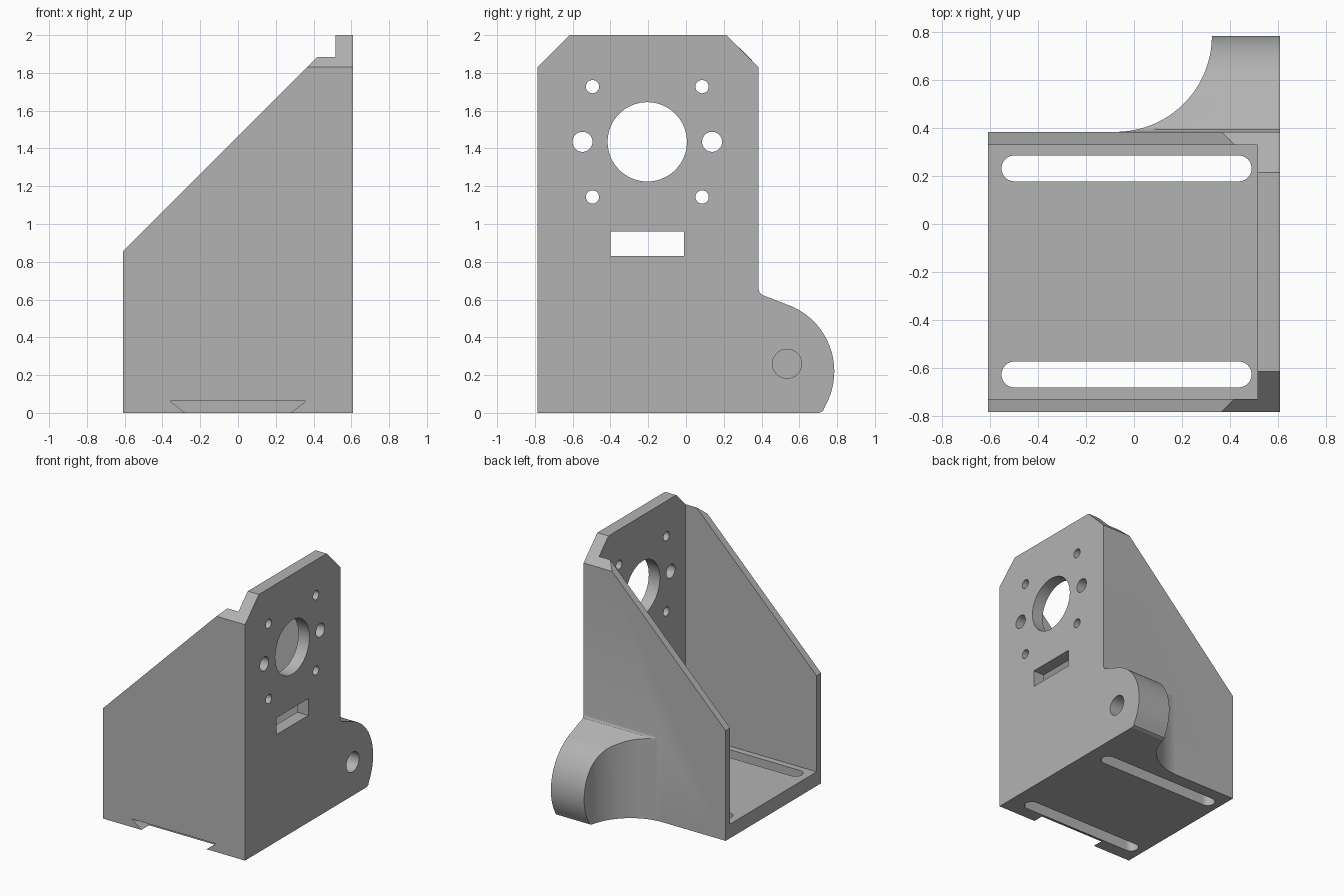
import bpy, bmesh
from math import sin, cos, radians

cube = bpy.data.objects.get("Cube")
if cube:
    bpy.data.objects.remove(cube, do_unlink=True)

grey = bpy.data.materials.new("plain grey")
grey.use_nodes = True
grey.diffuse_color = (0.45, 0.45, 0.45, 1)
grey.node_tree.nodes["Principled BSDF"].inputs["Base Color"].default_value = (0.45, 0.45, 0.45, 1)


def prism(name, points, axis, low, high):
    """Extrude a 2D outline along x, y or z; outline uses the other two axes in order."""
    def place(a, b, t):
        return {"x": (t, a, b), "y": (a, t, b), "z": (a, b, t)}[axis]
    bm = bmesh.new()
    face = bm.faces.new([bm.verts.new(place(a, b, low)) for a, b in points])
    move = place(0, 0, high - low)
    new = bmesh.ops.extrude_face_region(bm, geom=[face], use_keep_orig=True)
    bmesh.ops.translate(bm, vec=move, verts=[v for v in new["geom"] if isinstance(v, bmesh.types.BMVert)])
    bmesh.ops.recalc_face_normals(bm, faces=bm.faces)
    mesh = bpy.data.meshes.new(name)
    bm.to_mesh(mesh)
    bm.free()
    mesh.materials.append(grey)
    obj = bpy.data.objects.new(name, mesh)
    bpy.context.scene.collection.objects.link(obj)
    return obj


def arc(a, b, r, start, end, steps):
    angles = [radians(start + (end - start) * i / steps) for i in range(steps + 1)]
    return [(a + r * cos(t), b + r * sin(t)) for t in angles]


def circle(a, b, r, steps=64):
    return arc(a, b, r, 0, 360, steps)[:-1]


def box(a0, a1, b0, b1):
    return [(a0, b0), (a1, b0), (a1, b1), (a0, b1)]


def combine(target, tool, operation):
    tool.hide_render = True
    mod = target.modifiers.new(operation.lower(), "BOOLEAN")
    mod.operation, mod.object, mod.solver = operation, tool, "EXACT"
    bpy.context.view_layer.objects.active = target
    bpy.ops.object.modifier_apply(modifier=mod.name)
    bpy.data.objects.remove(tool, do_unlink=True)


# Bracket body: sloped cheeks, floor and tall mounting plate
side = [(-0.61, 0), (0.61, 0), (0.61, 2), (0.515, 2), (0.515, 1.885), (0.42, 1.885), (-0.61, 0.855)]
bracket = prism("motor_bracket", side, "y", -0.785, 0.385)
combine(bracket, prism("cavity", box(-1, 0.515, -0.73, 0.33), "z", 0.11, 3), "DIFFERENCE")

# Chamfered top corners
for edge, inward in ((-0.785, 1), (0.385, -1)):
    corner = [(edge - 0.1 * inward, 1.73), (edge + 0.27 * inward, 2.1), (edge - 0.1 * inward, 2.1)]
    combine(bracket, prism("chamfer", corner, "x", -1, 1), "DIFFERENCE")

# Rounded ear on the back, flared into the cheek by a concave sweep
outline = [(0.36, 0), (0.705, 0), (0.725, 0.01)]
outline += arc(0.41, 0.22, 0.375, -30, 66, 40)
outline += [(0.41, 0.622), (0.395, 0.63), (0.387, 0.645), (0.384, 0.66), (0.36, 0.66)]
ear = prism("ear", outline, "x", -0.06, 0.61)
combine(ear, prism("flare", circle(-0.075, 0.785, 0.4, 128), "z", -1, 1), "DIFFERENCE")
combine(bracket, ear, "UNION")

# Plate holes: bore, screw holes, side holes
mid_y, mid_z = -0.205, 1.435
holes = [(mid_y, mid_z, 0.21)]
for s in (-1, 1):
    holes.append((mid_y + s * 0.343, mid_z, 0.053))
    holes += [(mid_y + s * 0.29, mid_z + t * 0.292, 0.035) for t in (-1, 1)]
for y, z, r in holes:
    combine(bracket, prism("hole", circle(y, z, r), "x", 0.45, 0.7), "DIFFERENCE")
combine(bracket, prism("window", box(-0.4, -0.01, 0.83, 0.96), "x", 0.45, 0.7), "DIFFERENCE")

# Blind hole in the ear
combine(bracket, prism("pivot", circle(0.535, 0.26, 0.077), "x", 0.36, 0.7), "DIFFERENCE")

# Long floor slots
for y in (0.232, -0.628):
    slot = arc(0.437, y, 0.054, -90, 90, 24) + arc(-0.499, y, 0.054, 90, 270, 24)
    combine(bracket, prism("slot", slot, "z", -0.1, 0.2), "DIFFERENCE")

# Dovetail notch under the front edge
notch = [(-0.28, 0), (-0.28, -0.05), (0.28, -0.05), (0.28, 0), (0.36, 0.063), (-0.36, 0.063)]
combine(bracket, prism("notch", notch, "y", -0.9, -0.69), "DIFFERENCE")

bpy.ops.object.select_all(action="DESELECT")
bracket.select_set(True)
bpy.context.view_layer.objects.active = bracket
bpy.ops.object.shade_smooth_by_angle(angle=radians(25))
